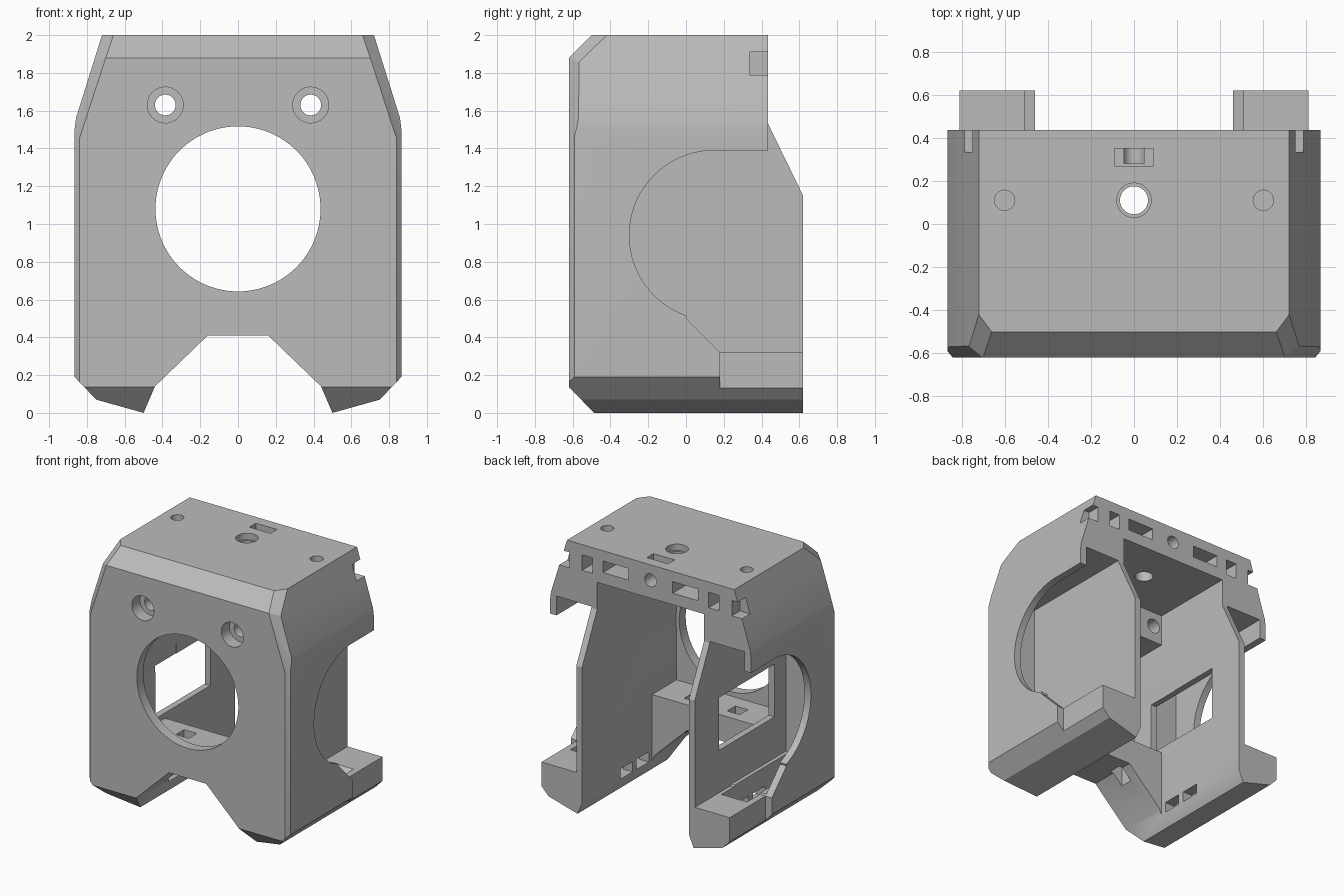
import bpy, bmesh, math
from mathutils import Vector

if "Cube" in bpy.data.objects:
    bpy.data.objects.remove(bpy.data.objects["Cube"])

grey = bpy.data.materials.new("plain grey")
grey.use_nodes = True
COLOUR = (0.5, 0.5, 0.5, 1)
grey.diffuse_color = COLOUR
grey.node_tree.nodes["Principled BSDF"].inputs["Base Color"].default_value = COLOUR


def to_object(name, bm):
    bmesh.ops.recalc_face_normals(bm, faces=bm.faces)
    mesh = bpy.data.meshes.new(name)
    bm.to_mesh(mesh)
    bm.free()
    mesh.materials.append(grey)
    obj = bpy.data.objects.new(name, mesh)
    bpy.context.collection.objects.link(obj)
    return obj


def prism(name, points, axis, lo, hi):
    """Extrude a 2D outline along x, y or z."""
    place = {"x": lambda a, b, d: (d, a, b),
             "y": lambda a, b, d: (a, d, b),
             "z": lambda a, b, d: (a, b, d)}[axis]
    bm = bmesh.new()
    face = bm.faces.new([bm.verts.new(place(a, b, lo)) for a, b in points])
    new = bmesh.ops.extrude_face_region(bm, geom=[face])["geom"]
    shift = Vector(place(0, 0, hi - lo))
    bmesh.ops.translate(bm, vec=shift, verts=[v for v in new if isinstance(v, bmesh.types.BMVert)])
    return to_object(name, bm)


def box(name, x, y, z):
    return prism(name, [(x[0], y[0]), (x[1], y[0]), (x[1], y[1]), (x[0], y[1])], "z", *z)


def circle(cx, cy, r, n=64):
    return [(cx + r * math.cos(math.tau * i / n), cy + r * math.sin(math.tau * i / n)) for i in range(n)]


def rod(centre, r, axis, lo, hi, n=32):
    return prism("cutter", circle(*centre, r, n), axis, lo, hi)


def cut(target, cutter):
    mod = target.modifiers.new("cut", "BOOLEAN")
    mod.operation, mod.solver, mod.object = "DIFFERENCE", "EXACT", cutter
    bpy.context.view_layer.objects.active = target
    bpy.ops.object.modifier_apply(modifier=mod.name)
    bpy.data.objects.remove(cutter)


def slice_off(bm, point, normal):
    """Chamfer: remove everything beyond a plane and cap the opening."""
    res = bmesh.ops.bisect_plane(bm, geom=bm.verts[:] + bm.edges[:] + bm.faces[:],
                                 plane_co=point, plane_no=normal, clear_outer=True)
    edges = [e for e in res["geom_cut"] if isinstance(e, bmesh.types.BMEdge)]
    bmesh.ops.contextual_create(bm, geom=edges)


# Outer body: front outline extruded front to back
half = [(0.16, 0.41), (0.44, 0.14), (0.5, 0), (0.75, 0.07), (0.865, 0.19),
        (0.865, 1.5), (0.858, 1.56), (0.72, 2)]
outline = half + [(-x, z) for x, z in reversed(half)]
body = prism("housing", outline, "y", -0.62, 0.62)

# Chamfers on the front edges
bm = bmesh.new()
bm.from_mesh(body.data)
slice_off(bm, (0, -0.62, 1.88), (0, -1, 1))
for s in (1, -1):
    slice_off(bm, (0.84 * s, -0.62, 1), (s, -0.83, 0))
    slice_off(bm, (0.84 * s, -0.62, 1.45), (0.0258 * s, -0.0273, 0.0084))
    slice_off(bm, (0.70 * s, -0.62, 1.88), (0.0096 * s, -0.0072, 0.0104))
bmesh.ops.recalc_face_normals(bm, faces=bm.faces)
bm.to_mesh(body.data)
bm.free()
cut(body, prism("cutter", [(-0.7, -0.1), (-0.7, 0.22), (-0.39, -0.1)], "x", -1, 1))

# Open back, main cavity and front pocket above the shelf
cut(body, box("cutter", (-1, 1), (0.435, 0.8), (0.32, 2.1)))
cut(body, box("cutter", (-0.46, 0.46), (-0.24, 0.8), (-0.1, 1.74)))
cut(body, box("cutter", (-0.46, 0.46), (-0.54, -0.2), (0.61, 1.5)))

# Large front opening with a bevelled lip, and bore behind it
cut(body, rod((0, 1.08), 0.437, "y", -0.8, -0.1, 96))
bm = bmesh.new()
bmesh.ops.create_cone(bm, cap_ends=True, segments=96, radius1=0.475, radius2=0.435, depth=0.06)
for v in bm.verts:
    v.co = (v.co.x, v.co.z - 0.6, 1.08 + v.co.y)
cut(body, to_object("cutter", bm))
cut(body, rod((0, 1.08), 0.465, "y", -0.54, -0.1, 96))

# Side recess outline: rounded front, flat top, sloping lower corner
arc = [(0.15 + 0.45 * math.cos(a), 0.94 + 0.45 * math.sin(a))
       for a in [math.radians(90 + 161 * i / 32) for i in range(33)]]
recess = [(0.7, 1.39)] + arc + [(0, 0.5), (0.18, 0.32), (0.7, 0.32)]

for s in (1, -1):
    def side(a, b):
        return tuple(sorted((a * s, b * s)))

    # Hollow duct between outer skin and inner wall, then the recess opening
    cut(body, box("cutter", side(0.51, 0.81), (-0.5, 0.7), (0.33, 1.54)))
    cut(body, prism("cutter", recess, "x", *side(0.51, 1)))
    # Narrower rear foot with a hollow tray
    cut(body, box("cutter", side(0.81, 1), (0.18, 0.8), (-0.1, 0.34)))
    cut(body, prism("cutter", [(-0.45, 0.1), (0.1, 0.1), (0.42, 0.4), (-0.45, 0.4)],
                    "x", *side(0.54, 0.76)))
    # Vents on the inside of the foot
    for y in (-0.2, 0):
        cut(body, box("cutter", side(0.4, 0.6), (y, y + 0.15), (0.1, 0.18)))
    # Counterbored screw holes in the front
    cut(body, rod((0.385 * s, 1.63), 0.055, "y", -0.8, 0))
    cut(body, rod((0.385 * s, 1.63), 0.095, "y", -0.8, -0.52))
    # Blind hole in the roof
    cut(body, rod((0.6 * s, 0.11), 0.047, "z", 1.85, 2.1))
    # Slots along the rear beam and notch at its end
    cut(body, box("cutter", side(0.19, 0.41), (0.25, 0.5), (1.83, 1.92)))
    cut(body, box("cutter", side(0.5, 0.59), (0.3, 0.5), (1.8, 1.92)))
    cut(body, box("cutter", side(0.7, 1), (0.335, 0.5), (1.79, 1.91)))
    # Slit through the shelf
    cut(body, box("cutter", side(0.13, 0.24), (-0.42, -0.32), (0.3, 0.7)))

    # Inner wall flange reaching out of the back
    name = "left_wall_flange" if s > 0 else "right_wall_flange"
    prism(name, [(0.43, 1.54), (0.62, 1.15), (0.62, 0.3), (0.43, 0.3)], "x", *side(0.46, 0.51))

# Window in one inner wall only
cut(body, box("cutter", (-0.6, -0.4), (-0.36, 0.32), (0.65, 1.06)))

# Roof: stepped centre hole and rectangular pocket, plus rear beam hole
cut(body, rod((0, 0.11), 0.065, "z", 1.6, 2.1))
cut(body, rod((0, 0.11), 0.08, "z", 1.95, 2.1))
cut(body, box("cutter", (-0.09, 0.09), (0.27, 0.35), (1.9, 2.1)))
cut(body, rod((0, 1.88), 0.05, "y", 0.28, 0.6))

# Crisp flat faces, smooth bores
bpy.ops.object.select_all(action="DESELECT")
body.select_set(True)
bpy.context.view_layer.objects.active = body
bpy.ops.object.shade_smooth_by_angle(angle=math.radians(25))
